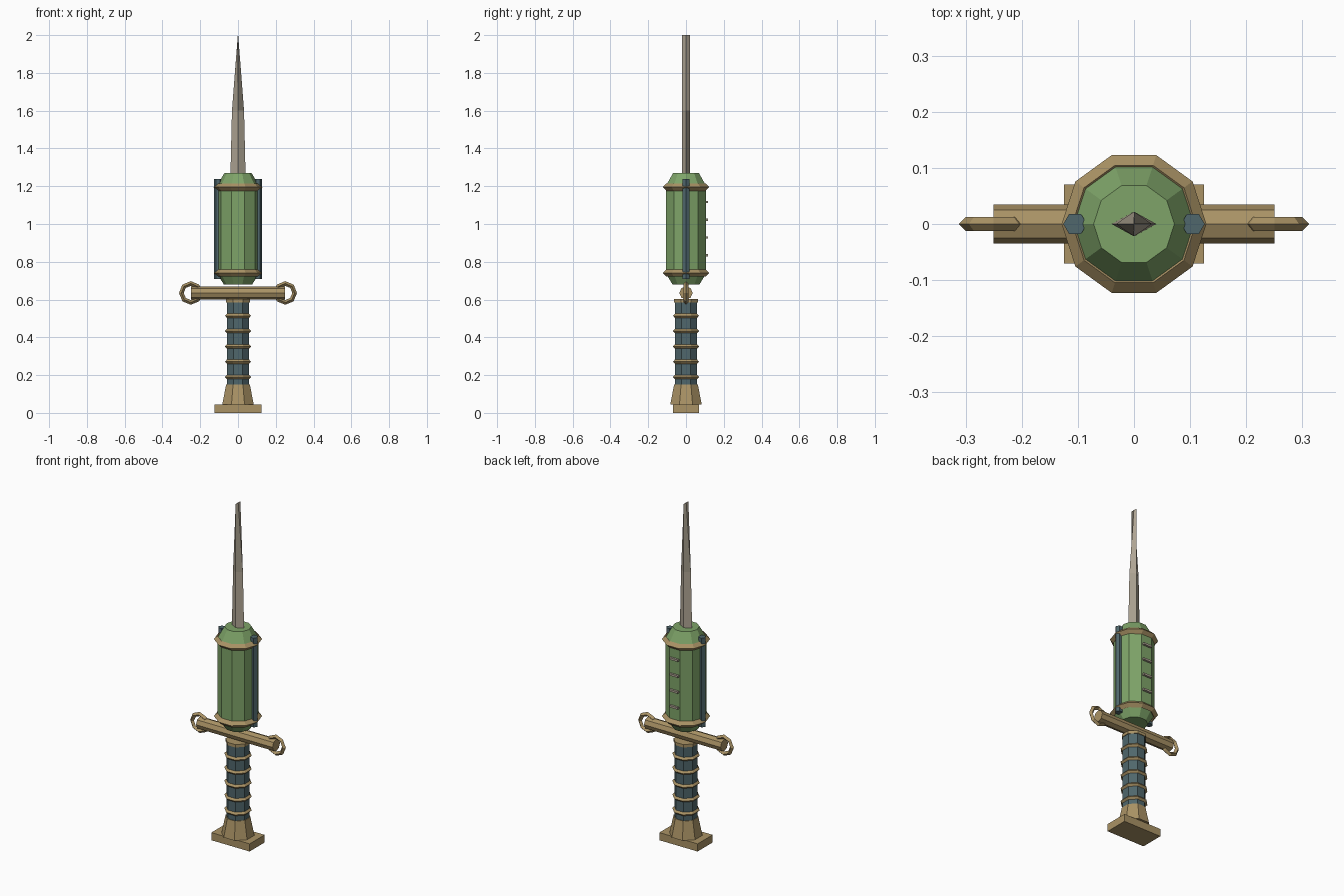
import bpy, bmesh
from math import pi, sin, cos
from mathutils import Matrix

cube = bpy.data.objects.get("Cube")
if cube:
    bpy.data.objects.remove(cube, do_unlink=True)


def material(name, rgb):
    m = bpy.data.materials.new(name)
    m.use_nodes = True
    m.diffuse_color = (*rgb, 1)
    node = next(n for n in m.node_tree.nodes if n.type == 'BSDF_PRINCIPLED')
    node.inputs["Base Color"].default_value = (*rgb, 1)
    return m


BRASS = material("aged brass", (0.40, 0.29, 0.13))
GREEN = material("leaf green", (0.21, 0.37, 0.14))
TEAL = material("dark teal", (0.08, 0.135, 0.15))
STEEL = material("warm steel", (0.42, 0.37, 0.29))


def finish(name, bm, mat, matrix=None):
    if matrix:
        bm.transform(matrix)
    bmesh.ops.recalc_face_normals(bm, faces=bm.faces)
    mesh = bpy.data.meshes.new(name)
    bm.to_mesh(mesh)
    bm.free()
    mesh.materials.append(mat)
    obj = bpy.data.objects.new(name, mesh)
    bpy.context.collection.objects.link(obj)
    return obj


def skin(bm, rings, closed):
    """Bridge equal rings of vertices, either into a loop or with end caps."""
    n = len(rings[0])
    pairs = list(zip(rings, rings[1:]))
    if closed:
        pairs.append((rings[-1], rings[0]))
    else:
        bm.faces.new(rings[0])
        bm.faces.new(rings[-1])
    for a, b in pairs:
        for i in range(n):
            j = (i + 1) % n
            bm.faces.new((a[i], a[j], b[j], b[i]))


def lathe(name, profile, sides, mat, turn=0.0, closed=False, matrix=None):
    """Spin a (radius, height) profile around z with flat sides."""
    bm = bmesh.new()
    angles = [turn + 2 * pi * i / sides for i in range(sides)]
    rings = [[bm.verts.new((r * cos(a), r * sin(a), z)) for a in angles]
             for r, z in profile]
    skin(bm, rings, closed)
    return finish(name, bm, mat, matrix)


def band(name, radius, thick, z, sides, turn=0.0, matrix=None):
    """Ring with a diamond cross-section."""
    diamond = [(radius + thick, z), (radius, z + thick),
               (radius - thick, z), (radius, z - thick)]
    return lathe(name, diamond, sides, BRASS, turn, True, matrix)


def box(name, size, centre, mat):
    bm = bmesh.new()
    bmesh.ops.create_cube(bm, size=1)
    return finish(name, bm, mat,
                  Matrix.Translation(centre) @ Matrix.Diagonal((*size, 1)))


# Foot plate, flared pommel and grip
FLAT = pi / 8
box("foot_plate", (0.25, 0.14, 0.045), (0, 0, 0.0225), BRASS)
lathe("pommel", [(0.09, 0.045), (0.068, 0.15)], 8, BRASS, FLAT)
lathe("grip", [(0.064, 0.15), (0.064, 0.60)], 8, TEAL, FLAT)
for i in range(5):
    band(f"grip_band_{i + 1}", 0.064, 0.011, 0.19 + 0.081 * i, 8, FLAT)
lathe("grip_collar", [(0.068, 0.585), (0.068, 0.602)], 8, BRASS, FLAT)

# Crossguard bar with a ring at each end
along_x = Matrix.Translation((0, 0, 0.635)) @ Matrix.Rotation(pi / 2, 4, 'Y')
lathe("crossguard", [(0.035, -0.25), (0.035, 0.25)], 8, BRASS, 0, False, along_x)
for side, label in ((1, "left"), (-1, "right")):
    place = Matrix.Translation((side * 0.25, 0, 0.635)) @ Matrix.Rotation(pi / 2, 4, 'X')
    band(f"guard_ring_{label}", 0.05, 0.0125, 0, 8, 0, place)

# Ten-sided canister with tapered ends and two bands
lathe("canister", [(0.075, 0.68), (0.11, 0.735), (0.11, 1.205), (0.072, 1.27)],
      10, GREEN)
for z, label in ((0.74, "lower"), (1.195, "upper")):
    band(f"canister_band_{label}", 0.11, 0.019, z, 10)

# Six-sided rods down both sides of the canister
for side, label in ((1, "left"), (-1, "right")):
    lathe(f"side_rod_{label}", [(0.021, 0.71), (0.021, 1.237)], 6, TEAL, 0,
          False, Matrix.Translation((side * 0.105, 0, 0)))

# Gauge marks on the back of the canister
for i in range(4):
    box(f"gauge_mark_{i + 1}", (0.055, 0.018, 0.012),
        (0, 0.108, 0.835 + 0.094 * i), STEEL)

# Diamond-section blade, narrowing to an upright chisel edge
bm = bmesh.new()
sections = [[bm.verts.new(p) for p in
             ((w, 0, z), (0, 0.022, z), (-w, 0, z), (0, -0.022, z))]
            for z, w in ((1.26, 0.04), (1.6, 0.032), (2.0, 0.001))]
skin(bm, sections, False)
finish("blade", bm, STEEL)
